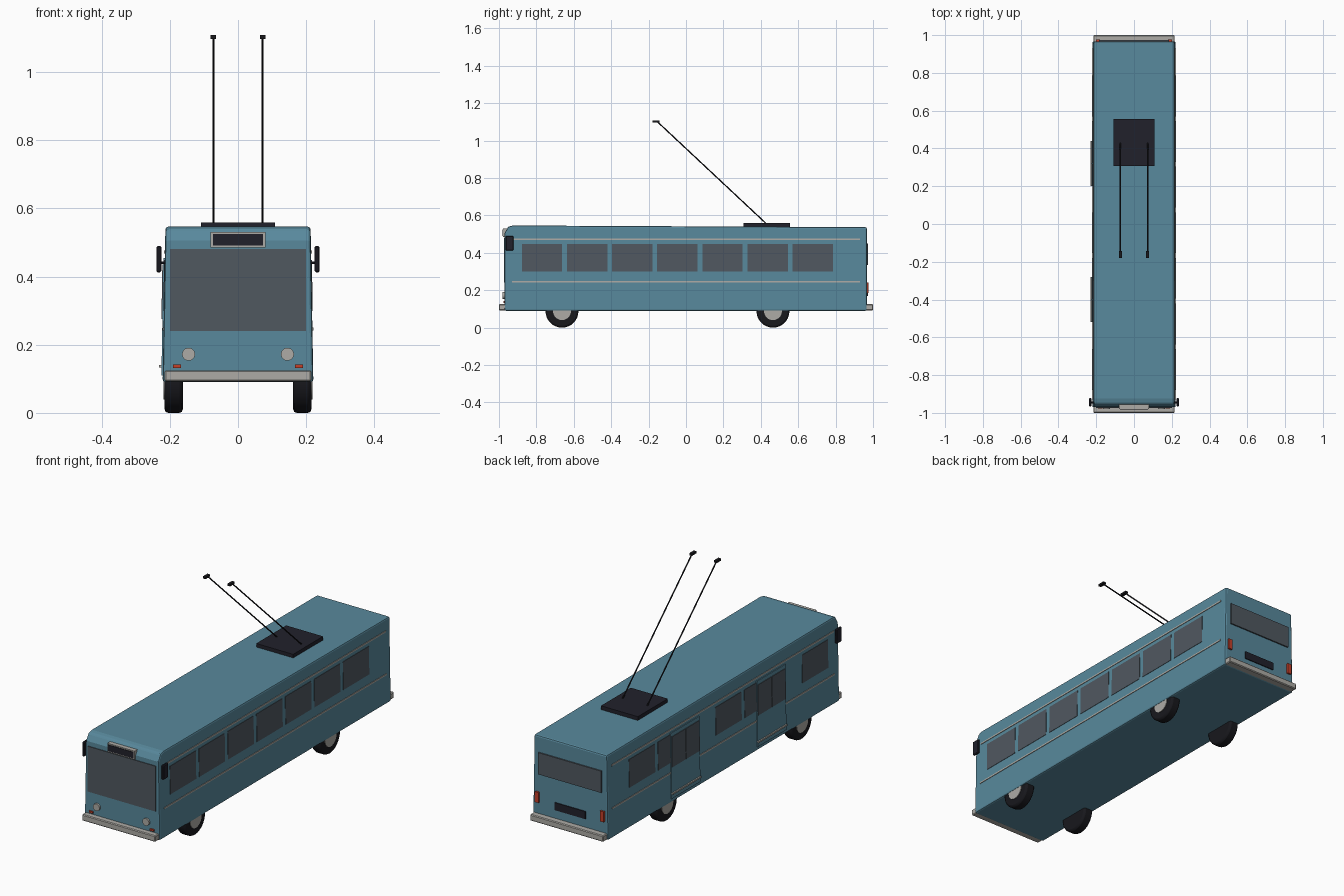
import bpy, bmesh, math
from mathutils import Vector

if "Cube" in bpy.data.objects:
    bpy.data.objects.remove(bpy.data.objects["Cube"])


def mat(name, r, g, b):
    m = bpy.data.materials.new(name)
    m.diffuse_color = (r, g, b, 1)
    m.use_nodes = True
    m.node_tree.nodes["Principled BSDF"].inputs["Base Color"].default_value = m.diffuse_color
    return m


TEAL = mat("teal paint", 0.098, 0.25, 0.335)
GLASS = mat("grey glass", 0.08, 0.098, 0.117)
CREAM = mat("pale grey trim", 0.42, 0.41, 0.38)
DARK = mat("dark plastic", 0.015, 0.015, 0.024)
BLACK = mat("black rubber", 0.009, 0.009, 0.012)
RED = mat("red lamp", 0.56, 0.05, 0.022)


def finish(name, bm, material, bevel=0, segments=1):
    bmesh.ops.recalc_face_normals(bm, faces=bm.faces)
    me = bpy.data.meshes.new(name)
    bm.to_mesh(me)
    bm.free()
    ob = bpy.data.objects.new(name, me)
    bpy.context.collection.objects.link(ob)
    me.materials.append(material)
    if bevel:
        mod = ob.modifiers.new("edge", "BEVEL")
        mod.width, mod.segments, mod.limit_method = bevel, segments, "ANGLE"
    return ob


def prism(name, lo, hi, material, bevel=0, segments=1):
    """Extrude the polygon lo to the polygon hi."""
    bm = bmesh.new()
    a = [bm.verts.new(p) for p in lo]
    b = [bm.verts.new(p) for p in hi]
    bm.faces.new(a)
    bm.faces.new(b)
    n = len(a)
    for i in range(n):
        bm.faces.new((a[i], a[(i + 1) % n], b[(i + 1) % n], b[i]))
    return finish(name, bm, material, bevel, segments)


def box(name, x, y, z, material, bevel=0):
    ring = [(x[0], y[0]), (x[1], y[0]), (x[1], y[1]), (x[0], y[1])]
    return prism(name, [(*p, z[0]) for p in ring], [(*p, z[1]) for p in ring], material, bevel)


def wall(z):
    """Half width of the gently tapering body."""
    return 0.221 - 0.008 * (z - 0.09) / 0.45


def side_plate(name, side, y, z, material, out=0.002, depth=0.006):
    ring = [(y[0], z[0]), (y[1], z[0]), (y[1], z[1]), (y[0], z[1])]
    return prism(name, [(side * (wall(q) + out - depth), p, q) for p, q in ring],
                 [(side * (wall(q) + out), p, q) for p, q in ring], material)


def cylinder(name, start, end, radius, material, sides=24, bevel=0):
    start, end = Vector(start), Vector(end)
    axis = end - start
    rot = axis.to_track_quat("Z", "Y").to_matrix().to_4x4()
    rot.translation = (start + end) / 2
    bm = bmesh.new()
    bmesh.ops.create_cone(bm, cap_ends=True, segments=sides, radius1=radius,
                          radius2=radius, depth=axis.length, matrix=rot)
    ob = finish(name, bm, material, bevel, 2)
    bpy.context.view_layer.objects.active = ob
    ob.select_set(True)
    bpy.ops.object.shade_smooth_by_angle(angle=math.radians(35))
    ob.select_set(False)
    return ob


# Body shell with sloped front roof edge
profile = [(-0.97, 0.09), (0.967, 0.09), (0.967, 0.537), (-0.925, 0.546), (-0.95, 0.54), (-0.97, 0.505)]
prism("body", [(-wall(z), y, z) for y, z in profile],
      [(wall(z), y, z) for y, z in profile], TEAL, 0.008, 2)

# Side windows: seven on the right, doors replace two on the left
for i in range(7):
    y0 = -0.878 + 0.2413 * i
    for side, label in ((1, "right"), (-1, "left")):
        if side < 0 and i in (1, 4):
            continue
        side_plate(f"{label}_window_{i + 1}", side, (y0, y0 + 0.216), (0.30, 0.448), GLASS)

# Side trim lines
for side, label in ((1, "right"), (-1, "left")):
    for z, where in ((0.246, "lower"), (0.472, "upper")):
        side_plate(f"{label}_{where}_trim", side, (-0.93, 0.93), (z - 0.004, z + 0.004), CREAM, 0.003)

# Left doors with two glazed leaves and a step edge
for n, y0 in enumerate((-0.52, 0.20), 1):
    side_plate(f"door_{n}", -1, (y0, y0 + 0.24), (0.11, 0.455), TEAL, 0.004, 0.008)
    for k in (0, 1):
        a = y0 + 0.004 + 0.118 * k
        side_plate(f"door_{n}_glass_{k + 1}", -1, (a, a + 0.114), (0.275, 0.435), GLASS, 0.007)
    side_plate(f"door_{n}_step", -1, (y0, y0 + 0.24), (0.133, 0.141), CREAM, 0.011, 0.015)

# Front glass and destination board
box("windscreen", (-0.2, 0.2), (-0.974, -0.966), (0.24, 0.48), GLASS)
box("sign_frame", (-0.08, 0.08), (-0.979, -0.935), (0.485, 0.53), CREAM)
box("sign_panel", (-0.074, 0.074), (-0.982, -0.975), (0.491, 0.524), DARK)

# Rear glass and grille
box("rear_window", (-0.185, 0.185), (0.96, 0.974), (0.335, 0.45), GLASS)
box("rear_grille", (-0.09, 0.09), (0.96, 0.972), (0.17, 0.21), DARK)

# Bumpers
for s, label in ((-1, "front"), (1, "rear")):
    box(f"{label}_bumper", (-0.215, 0.215), sorted((s * 0.96, s)), (0.092, 0.125), CREAM, 0.004)

# Paired lamps, mirrors, wheels and current collectors
for s, label in ((-1, "left"), (1, "right")):
    cylinder(f"{label}_headlamp", (s * 0.145, -0.96, 0.172), (s * 0.145, -0.98, 0.172), 0.019, CREAM)
    box(f"{label}_indicator", sorted((s * 0.167, s * 0.19)), (-0.977, -0.96), (0.132, 0.142), RED)
    box(f"{label}_tail_lamp", sorted((s * 0.18, s * 0.202)), (0.96, 0.977), (0.185, 0.24), RED)
    box(f"{label}_mirror", sorted((s * 0.225, s * 0.239)), (-0.965, -0.922), (0.412, 0.49), DARK, 0.004)
    cylinder(f"{label}_mirror_arm", (s * 0.205, -0.945, 0.44), (s * 0.23, -0.945, 0.44), 0.004, DARK, 8)
    for y, where in ((-0.663, "front"), (0.465, "rear")):
        cylinder(f"{where}_{label}_tyre", (s * 0.162, y, 0.088), (s * 0.215, y, 0.088), 0.088, BLACK, 32, 0.01)
        cylinder(f"{where}_{label}_hub", (s * 0.2, y, 0.088), (s * 0.218, y, 0.088), 0.048, CREAM, 24)
    cylinder(f"{label}_pole", (s * 0.072, 0.43, 0.555), (s * 0.072, -0.15, 1.098), 0.0035, BLACK, 8)
    box(f"{label}_pole_head", sorted((s * 0.064, s * 0.08)), (-0.18, -0.142), (1.097, 1.108), BLACK)

# Roof plate carrying the poles
box("collector_base", (-0.108, 0.108), (0.307, 0.557), (0.535, 0.559), DARK)
